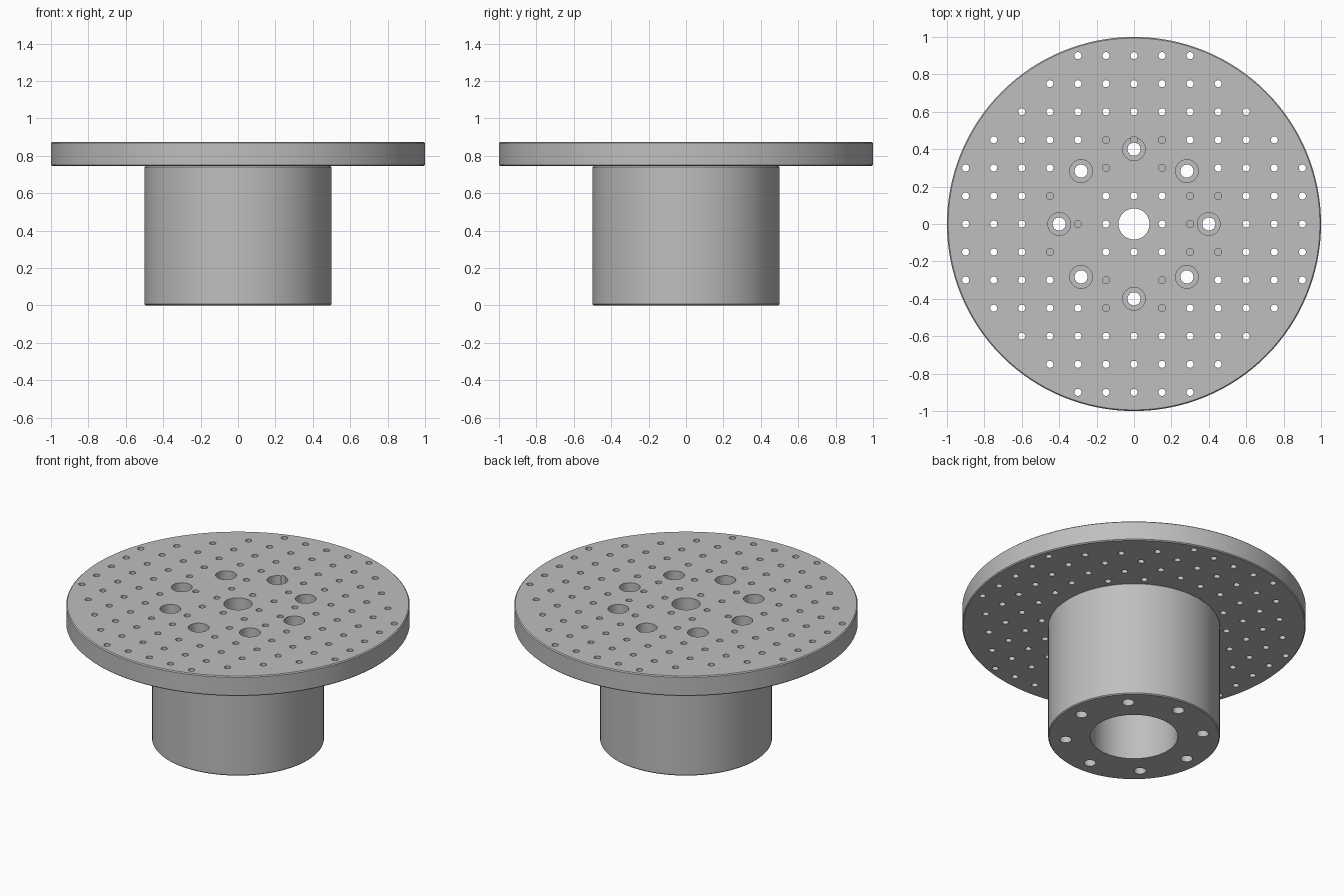
import bpy
import bmesh
from math import cos, sin, pi, hypot, radians

cube = bpy.data.objects.get("Cube")
if cube:
    bpy.data.objects.remove(cube, do_unlink=True)

steel = bpy.data.materials.new("machined grey")
steel.use_nodes = True
GREY = (0.52, 0.52, 0.52, 1)
steel.diffuse_color = GREY
steel.node_tree.nodes["Principled BSDF"].inputs["Base Color"].default_value = GREY

TOP, UNDER = 0.873, 0.745      # plate faces
BEVEL = 0.006
PITCH = 0.15                   # small hole grid
BOLT_CIRCLE = 0.4
BOLTS = [(BOLT_CIRCLE * cos(i * pi / 4), BOLT_CIRCLE * sin(i * pi / 4)) for i in range(8)]


def lathe(bm, profile, x=0, y=0, segments=96, ring=False):
    """Spin (radius, z) points, listed bottom to top, into a closed solid."""
    loops = []
    for r, z in profile:
        loops.append([bm.verts.new((x + r * cos(2 * pi * i / segments),
                                    y + r * sin(2 * pi * i / segments), z))
                      for i in range(segments)])
    pairs = list(zip(loops, loops[1:]))
    if ring:
        pairs.append((loops[-1], loops[0]))
    else:
        bm.faces.new(loops[0][::-1])
        bm.faces.new(loops[-1])
    for a, b in pairs:
        for i in range(segments):
            j = (i + 1) % segments
            bm.faces.new((a[i], a[j], b[j], b[i]))


def finish(name, bm):
    bmesh.ops.recalc_face_normals(bm, faces=bm.faces)
    mesh = bpy.data.meshes.new(name)
    bm.to_mesh(mesh)
    bm.free()
    mesh.materials.append(steel)
    obj = bpy.data.objects.new(name, mesh)
    bpy.context.collection.objects.link(obj)
    return obj


def select(obj):
    bpy.ops.object.select_all(action='DESELECT')
    obj.select_set(True)
    bpy.context.view_layer.objects.active = obj


def cut(obj, name, bm):
    cutter = finish(name, bm)
    cutter.hide_render = True
    mod = obj.modifiers.new(name, 'BOOLEAN')
    mod.operation = 'DIFFERENCE'
    mod.solver = 'EXACT'
    mod.object = cutter
    select(obj)
    bpy.ops.object.modifier_apply(modifier=mod.name)
    bpy.data.objects.remove(cutter, do_unlink=True)


def grid_hole_allowed(i, j):
    x, y = i * PITCH, j * PITCH
    if hypot(x, y) > 0.955 or (i, j) == (0, 0):
        return False
    if (i, j) == (0, 3):       # the one hole that breaks into a counterbore
        return True
    if i == 0 and abs(j) == 2 or i == -2 and abs(j) == 1:
        return False
    return all(hypot(x - bx, y - by) > 0.085 for bx, by in BOLTS)


# Round top plate with softened rims
bm = bmesh.new()
lathe(bm, [(1 - BEVEL, UNDER), (1, UNDER + BEVEL), (1, TOP - BEVEL), (1 - BEVEL, TOP)],
      segments=128)
plate = finish("top_plate", bm)

# Grid of small through holes
bm = bmesh.new()
for i in range(-6, 7):
    for j in range(-6, 7):
        if grid_hole_allowed(i, j):
            lathe(bm, [(0.019, UNDER - 0.1), (0.019, TOP + 0.1)],
                  i * PITCH, j * PITCH, segments=20)
cut(plate, "grid_holes", bm)

# Centre hole and counterbored bolt holes
bm = bmesh.new()
lathe(bm, [(0.083, UNDER - 0.1), (0.083, TOP + 0.1)], segments=48)
for x, y in BOLTS:
    lathe(bm, [(0.035, UNDER - 0.1), (0.035, TOP - 0.08), (0.061, TOP - 0.08),
               (0.061, TOP + 0.1)], x, y, segments=32)
cut(plate, "bolt_holes", bm)

# Hollow pedestal tube
bm = bmesh.new()
lathe(bm, [(0.5 - BEVEL, 0), (0.5, BEVEL), (0.5, UNDER - BEVEL), (0.5 - BEVEL, UNDER),
           (0.255, UNDER), (0.255, 0)], ring=True)
tube = finish("pedestal_tube", bm)
bm = bmesh.new()
for x, y in BOLTS:
    lathe(bm, [(0.035, -0.1), (0.035, UNDER + 0.1)], x, y, segments=32)
cut(tube, "tube_bolt_holes", bm)

for part in (plate, tube):
    select(part)
    bpy.ops.object.shade_smooth_by_angle(angle=radians(30))
